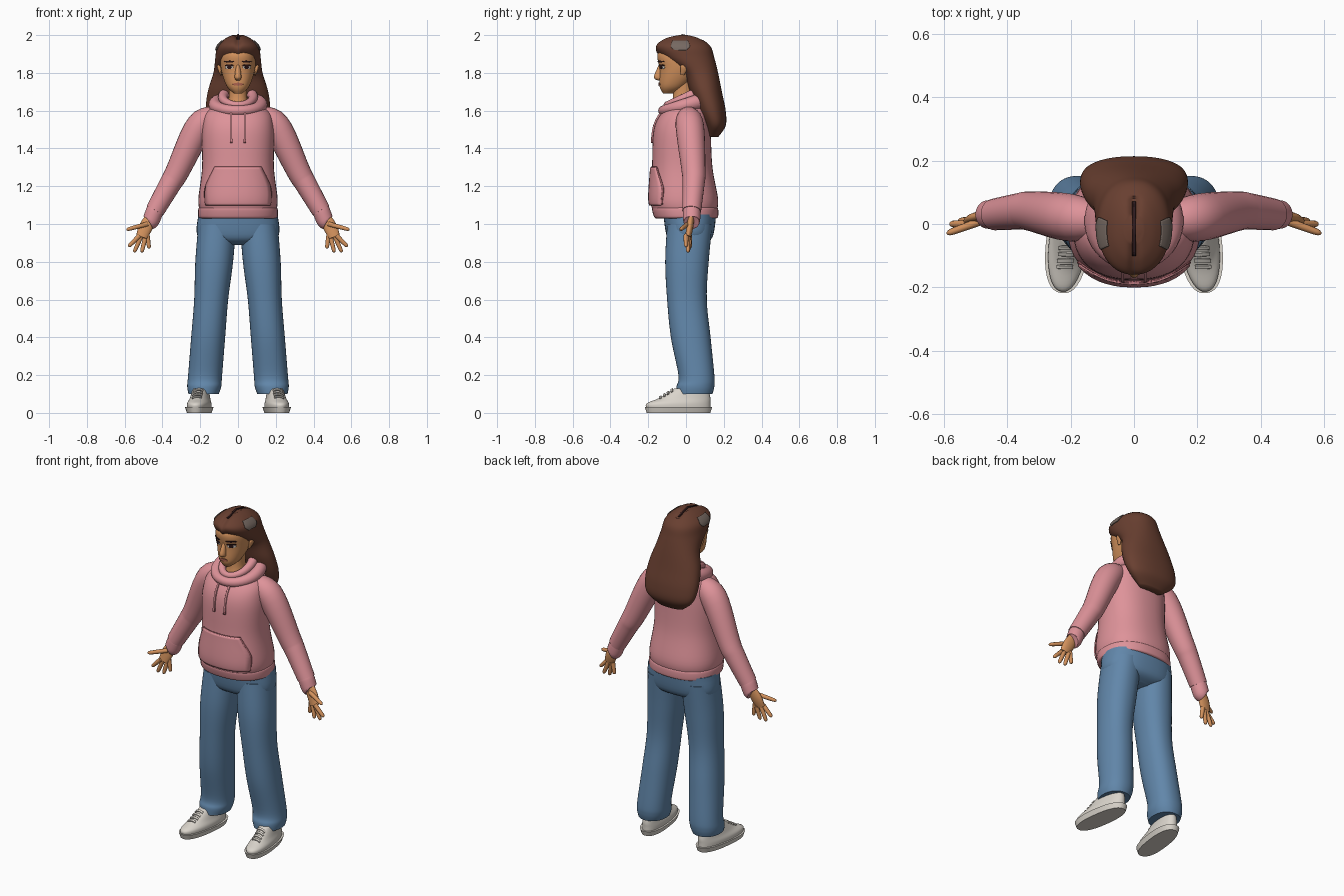
import bpy, bmesh, math
from mathutils import Vector
from mathutils.bvhtree import BVHTree

cube = bpy.data.objects.get("Cube")
if cube:
    bpy.data.objects.remove(cube, do_unlink=True)


def material(name, red, green, blue):
    colour = (red, green, blue, 1)
    mat = bpy.data.materials.new(name)
    mat.use_nodes = True
    mat.diffuse_color = colour
    mat.node_tree.nodes["Principled BSDF"].inputs["Base Color"].default_value = colour
    return mat


PINK = material("pink_fabric", .73, .29, .32)
ROSE = material("rose_seam", .4, .13, .15)
DENIM = material("blue_denim", .12, .24, .4)
HAIR = material("brown_hair", .14, .05, .03)
SKIN = material("warm_skin", .66, .29, .11)
SHOE = material("off_white_shoe", .7, .66, .6)
GREY = material("grey_clip", .18, .14, .12)
DARK = material("dark_brown", .03, .01, .01)
LIP = material("lip_rose", .43, .13, .08)
WHITE = material("eye_white", .76, .7, .64)


def smooth(rows, steps=6):
    """Run a smooth spline through rows of numbers, hitting every row."""
    result, last = [], len(rows) - 1
    for i in range(last):
        before, start, end, after = (rows[min(max(i + k, 0), last)] for k in range(-1, 3))
        for step in range(steps):
            t = step / steps
            row = []
            for a, b, c, d in zip(before, start, end, after):
                row.append(b + t / 2 * (c - a + t * (2 * a - 5 * b + 4 * c - d + t * (3 * b - 3 * c + d - a))))
            result.append(row)
    return result + [list(rows[-1])]


def finish(name, bm, mat):
    bmesh.ops.recalc_face_normals(bm, faces=bm.faces)
    for face in bm.faces:
        face.smooth = True
    for edge in bm.edges:
        edge.smooth = edge.calc_face_angle(0) < 1
    mesh = bpy.data.meshes.new(name)
    bm.to_mesh(mesh)
    bm.free()
    mesh.materials.append(mat)
    ob = bpy.data.objects.new(name, mesh)
    bpy.context.collection.objects.link(ob)
    return ob


def bridge(name, rings, mat, closed=False):
    """Join rings of points into a skin, capping the ends unless closed."""
    bm = bmesh.new()
    loops = [[bm.verts.new(point) for point in ring] for ring in rings]
    following = loops[1:] + loops[:1] if closed else loops[1:]
    for lower, upper in zip(loops, following):
        for i in range(len(lower)):
            bm.faces.new((lower[i - 1], lower[i], upper[i], upper[i - 1]))
    if not closed:
        bm.faces.new(loops[0])
        bm.faces.new(loops[-1])
    return finish(name, bm, mat)


def signed_power(value, power):
    return math.copysign(abs(value) ** (2 / power), value)


def loft(name, rows, mat, power=2.2, sides=40, centre=lambda z: 0, turn=0, shape=lambda p: p):
    """Stack oval sections; each row is height, half width, front and back."""
    rings = []
    for z, half, front, back in smooth(rows):
        ring = []
        for i in range(sides):
            angle = math.tau * i / sides
            x = half * signed_power(math.cos(angle), power)
            y = (front + back) / 2 + (back - front) / 2 * signed_power(math.sin(angle), power)
            ring.append(shape(Vector((centre(z) + x * math.cos(turn) - y * math.sin(turn),
                                      x * math.sin(turn) + y * math.cos(turn), z))))
        rings.append(ring)
    return bridge(name, rings, mat)


def tube(name, rows, mat, side=1, ref=(0, 1, 0), flat=1, closed=False, sides=16):
    """Sweep a round section along x, y, z, radius rows; flat squashes it along ref."""
    rows = rows if closed else smooth(rows)
    path = [Vector((x * side, y, z)) for x, y, z, radius in rows]
    rings, last = [], len(path) - 1
    for i, point in enumerate(path):
        before = path[i - 1] if i or closed else point
        after = path[(i + 1) % len(path)] if i < last or closed else point
        along = (after - before).normalized()
        u = Vector(ref)
        u = (u - along * u.dot(along)).normalized()
        v = along.cross(u)
        ring = []
        for k in range(sides):
            angle = math.tau * k / sides
            ring.append(point + (u * flat * math.cos(angle) + v * math.sin(angle)) * rows[i][-1])
        rings.append(ring)
    return bridge(name, rings, mat, closed)


def plate(name, target, rows, mat, axis=(0, 1, 0), lift=.003, columns=16):
    """Lay a thin patch on a surface; each row is position, centre and half width."""
    bpy.context.view_layer.update()
    tree = BVHTree.FromObject(target, bpy.context.evaluated_depsgraph_get())
    axis = Vector(axis)
    bm, grid = bmesh.new(), []
    for place, centre, half in smooth(rows):
        line = []
        for k in range(columns + 1):
            across = centre + half * (2 * k / columns - 1)
            if axis.x:
                start = Vector((0, across, place))
            elif axis.y:
                start = Vector((across, 0, place))
            else:
                start = Vector((across, place, 0))
            hit = tree.ray_cast(start - axis * 3, axis)[0]
            line.append(bm.verts.new(hit - axis * lift))
        grid.append(line)
    for lower, upper in zip(grid, grid[1:]):
        for k in range(columns):
            bm.faces.new((lower[k], lower[k + 1], upper[k + 1], upper[k]))
    ob = finish(name, bm, mat)
    solid = ob.modifiers.new("thickness", "SOLIDIFY")
    solid.thickness, solid.offset = lift * 1.5, 0
    return ob


def oval(x, z, half, height):
    angles = [math.pi * i / 8 for i in range(9)]
    return [(z + height * math.cos(a), x, half * math.sin(a) + .001) for a in angles]


# Head, neck and nose
head = loft("head", [(1.69, .02, -.12, -.07), (1.73, .06, -.14, 0), (1.82, .09, -.14, .08),
                     (1.9, .09, -.15, .08), (1.96, .05, -.1, .05)], SKIN)
loft("neck", [(1.56, .09, -.1, .08), (1.66, .05, -.07, .04), (1.76, .05, -.07, .04)], SKIN)
loft("nose", [(1.76, .01, -.15, -.12), (1.78, .018, -.17, -.12), (1.85, .008, -.14, -.12)], SKIN, 2)


# Long hair with a centre parting
def parting(point):
    if point.z > 1.9 and point.y < .08:
        point.z -= .014 * math.exp(-(point.x / .015) ** 2)
    return point


hair = loft("hair", [(1.46, .08, .12, .17), (1.52, .15, .1, .21), (1.6, .17, .06, .21), (1.7, .16, .02, .19),
                     (1.8, .13, -.02, .17), (1.88, .12, -.12, .15), (1.94, .11, -.16, .13),
                     (1.98, .07, -.12, .08), (2, .03, -.06, .03)], HAIR, sides=64, shape=parting)
plate("parting_line", hair, [(-.1, 0, .006), (0, 0, .006), (.07, 0, .006)], DARK, (0, 0, -1))

# Face details, ears and hair clips
plate("mouth", head, oval(0, 1.74, .026, .008), LIP)
for s, side in ((1, "left_"), (-1, "right_")):
    eye = .046 * s
    plate(side + "eye", head, oval(eye, 1.83, .02, .01), WHITE, lift=.002)
    plate(side + "iris", head, oval(eye, 1.83, .01, .009), DARK)
    plate(side + "lashes", head, oval(eye, 1.84, .022, .004), DARK)
    plate(side + "eyebrow", head, oval(eye, 1.86, .025, .004), DARK)
    tube(side + "ear", [(.09, -.02, 1.79, .01), (.1, -.01, 1.83, .02), (.1, -.01, 1.85, .01)],
         SKIN, s, (1, 0, 0), .5)
    plate(side + "hair_clip", hair, [(1.97, -.03, .04), (1.94, -.03, .05), (1.92, -.03, .03)], GREY, (-s, 0, 0))

# Hooded top: body and hem
body = loft("hoodie_body", [(1.06, .2, -.17, .16), (1.13, .21, -.19, .17), (1.3, .19, -.18, .14),
                            (1.5, .19, -.17, .13), (1.6, .16, -.12, .12), (1.64, .05, -.06, .08)], PINK, 2.3)
loft("hoodie_hem", [(1.03, .2, -.16, .16), (1.04, .21, -.17, .17), (1.08, .21, -.18, .17),
                    (1.09, .2, -.17, .16)], PINK, 2.3)


# Hood: two rolls around the neck, higher and thicker at the back
def hood_roll(name, half, depth, height, rise, radius):
    rows = []
    for i in range(40):
        x, y = math.cos(math.tau * i / 40), math.sin(math.tau * i / 40)
        rows.append((half * x, depth * y, height + rise * y, radius * (1 + y / 4)))
    tube(name, rows, PINK, ref=(0, 0, 1), closed=True)


hood_roll("hood_drape", .12, .12, 1.63, .03, .036)
hood_roll("hood_rim", .08, .1, 1.67, .04, .025)

# Front pocket, seam and drawstrings
pocket = [(1.3, 0, .12), (1.19, 0, .17), (1.1, 0, .17)]
plate("pocket_seam", body, [(z + .003, x, half + .004) for z, x, half in pocket], ROSE)
plate("front_pocket", body, pocket, PINK, lift=.006)
for s, side in ((1, "left_"), (-1, "right_")):
    x = .036 * s
    plate(side + "drawstring", body, [(1.6, x, .005), (1.52, x, .005), (1.43, x, .005)], PINK, lift=.006)
    plate(side + "string_tip", body, [(1.45, x, .006), (1.43, x, .006)], ROSE, lift=.006)

# Fingers run from knuckle to tip
fingers = {"index": ((.52, 0, .94), (.58, 0, .88)), "middle": ((.51, .01, .94), (.55, .01, .85)),
           "ring": ((.49, .02, .93), (.51, .01, .85)), "little": ((.48, .02, .94), (.47, .02, .87)),
           "thumb": ((.48, .01, 1), (.59, -.03, .97))}


def finger(name, start, end, side):
    rows = []
    for along, width in ((0, 1), (.6, .9), (.9, .75), (1, .3)):
        rows.append((*Vector(start).lerp(Vector(end), along), .013 * width))
    tube(name, rows, SKIN, side, sides=10)


# Sleeves, cuffs and hands
for s, side in ((1, "left_"), (-1, "right_")):
    tube(side + "sleeve", [(.1, .01, 1.57, .05), (.2, .02, 1.52, .075), (.32, .04, 1.28, .063),
                           (.36, .04, 1.21, .058), (.44, .03, 1.07, .05)], PINK, s, sides=24)
    tube(side + "cuff", [(.43, .03, 1.08, .04), (.44, .03, 1.07, .046), (.46, .03, 1.02, .045),
                         (.47, .03, 1.01, .04)], PINK, s, sides=24)
    tube(side + "palm", [(.45, .03, 1.05, .03), (.49, .02, .98, .036), (.51, .01, .93, .03)], SKIN, s, flat=.5)
    for label, (start, end) in fingers.items():
        finger(side + label + "_finger", start, end, s)

# Jeans: hips, then legs that lean outward toward the floor
loft("jeans_hips", [(.89, .08, -.05, .08), (.93, .21, -.1, .14), (1.05, .21, -.12, .16)], DENIM, 2.4)
for s, side in ((1, "left_"), (-1, "right_")):
    loft(side + "jeans_leg", [(1, .1, -.1, .14), (.8, .1, -.11, .12), (.6, .09, -.1, .11), (.4, .09, -.08, .13),
                              (.2, .09, -.04, .15), (.14, .09, -.05, .15), (.1, .08, -.05, .14)],
         DENIM, centre=lambda z: s * (.19 - .08 * z))

    # Shoes turned slightly outward, with laces
    place = dict(centre=lambda z: .2 * s, turn=.13 * s)
    loft(side + "shoe_sole", [(0, .06, -.21, .13), (.03, .07, -.22, .14)], SHOE, 2.4, **place)
    upper = loft(side + "shoe_upper", [(.02, .06, -.21, .13), (.05, .06, -.21, .13), (.08, .05, -.14, .13),
                                       (.13, .04, -.06, .12)], SHOE, **place)
    for i in range(4):
        y = -.14 + .02 * i
        x = s * (.2 - y * .13)
        plate(f"{side}lace_{i + 1}", upper, [(y, x, .025), (y + .01, x, .025)], SHOE, (0, 0, -1), .005)
